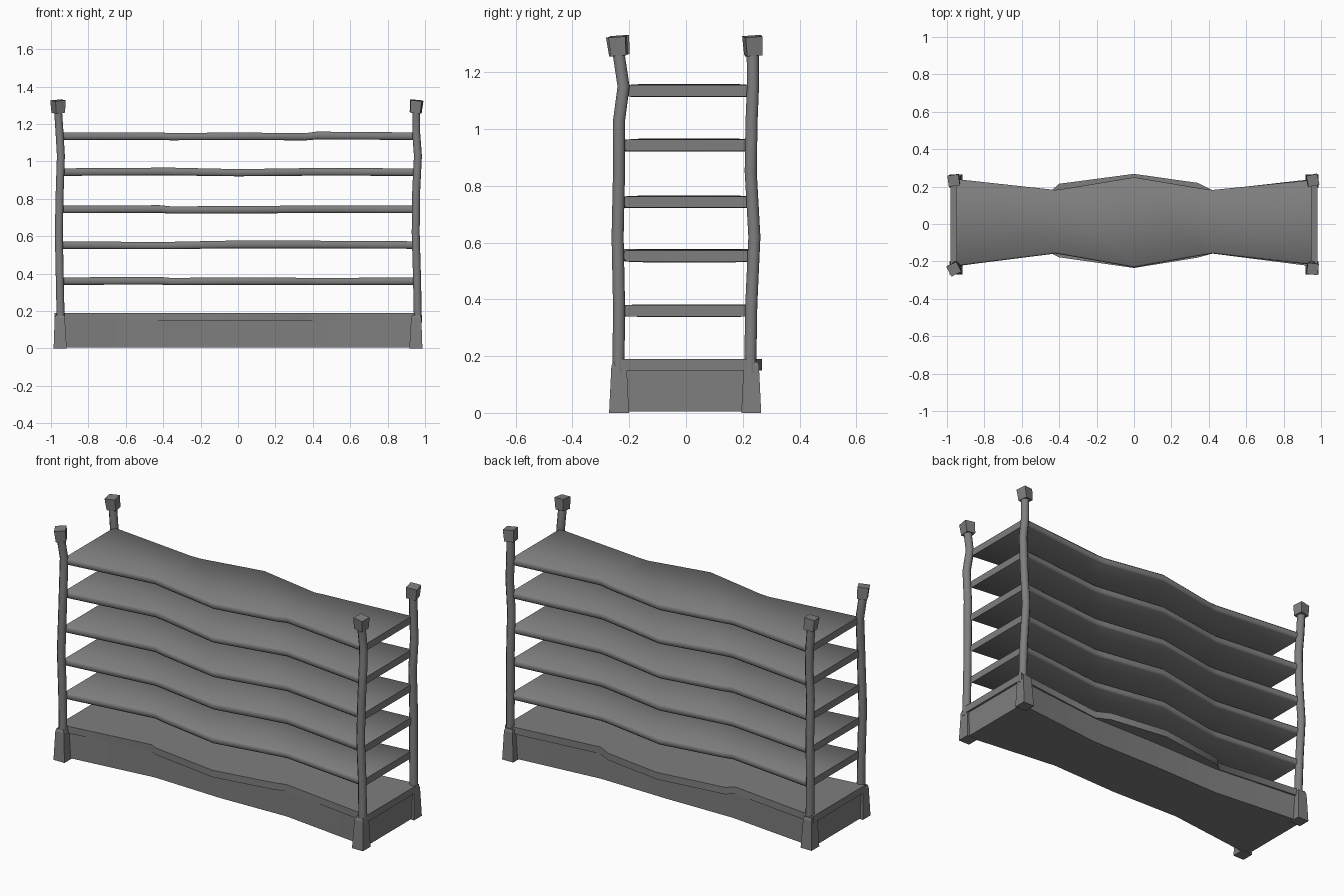
import bpy, bmesh, math, random
from mathutils import Vector, Matrix

if "Cube" in bpy.data.objects:
    bpy.data.objects.remove(bpy.data.objects["Cube"])

random.seed(4)

# Dark grey finish shared by every part
dark = bpy.data.materials.new("dark_grey")
dark.diffuse_color = (0.21, 0.21, 0.21, 1)
dark.use_nodes = True
dark.node_tree.nodes["Principled BSDF"].inputs["Base Color"].default_value = dark.diffuse_color


def loft(name, rings):
    """Skin a list of equal-length closed rings and cap both ends."""
    bm = bmesh.new()
    vs = [[bm.verts.new(p) for p in r] for r in rings]
    n = len(rings[0])
    for a, b in zip(vs, vs[1:]):
        for i in range(n):
            j = (i + 1) % n
            bm.faces.new((a[i], a[j], b[j], b[i]))
    bm.faces.new(vs[0])
    bm.faces.new(vs[-1])
    bmesh.ops.recalc_face_normals(bm, faces=bm.faces)
    me = bpy.data.meshes.new(name)
    bm.to_mesh(me)
    bm.free()
    me.materials.append(dark)
    ob = bpy.data.objects.new(name, me)
    bpy.context.collection.objects.link(ob)
    return ob


def smooth(ob, degrees):
    """Smooth shading that keeps edges above the angle sharp."""
    bpy.ops.object.select_all(action='DESELECT')
    ob.select_set(True)
    bpy.context.view_layer.objects.active = ob
    bpy.ops.object.shade_smooth_by_angle(angle=math.radians(degrees))


def plank(name, stations, z0, z1, rounded=0.0, wobble=0.0):
    """Board with a wavy plan; stations are (x, front y, back y)."""
    rings = []
    c = rounded
    for k, (x, f, b) in enumerate(stations):
        d = random.uniform(-wobble, wobble) if 0 < k < len(stations) - 1 else 0
        lo, hi = z0 + d * 0.6, z1 + d
        if c:
            ring = [(f + c, lo), (b - c, lo), (b, lo + c), (b, hi - c),
                    (b - c, hi), (f + c, hi), (f, hi - c), (f, lo + c)]
        else:
            ring = [(f, lo), (b, lo), (b, hi), (f, hi)]
        rings.append([(x, y, z) for y, z in ring])
    ob = loft(name, rings)
    smooth(ob, 50)
    return ob


# Plinth with a pinched waist
plank("plinth", [(-0.97, -0.22, 0.23), (-0.42, -0.155, 0.174),
                 (0, -0.168, 0.18), (0.42, -0.155, 0.174),
                 (0.97, -0.22, 0.23)], 0.005, 0.152)

# Plinth top board, bulging in the middle
plank("plinth_top", [(-0.982, -0.23, 0.243), (-0.44, -0.158, 0.18),
                     (-0.40, -0.178, 0.215), (0, -0.235, 0.268),
                     (0.34, -0.18, 0.22), (0.42, -0.158, 0.18),
                     (0.982, -0.23, 0.243)], 0.15, 0.19)

# Five shelves
for i, z in enumerate((0.36, 0.553, 0.743, 0.943, 1.135)):
    plank(f"shelf_{i + 1}",
          [(-0.95, -0.225, 0.24), (-0.42, -0.158, 0.182),
           (-0.36, -0.168, 0.19), (0, -0.232, 0.25),
           (0.36, -0.168, 0.19), (0.42, -0.158, 0.182),
           (0.95, -0.218, 0.235)],
          z - 0.02, z + 0.02, 0.009, 0.005)


def square(cx, cy, z, h):
    return [(cx + sx * h, cy + sy * h, z)
            for sx, sy in ((-1, -1), (1, -1), (1, 1), (-1, 1))]


# Crooked posts: centre lines in x for each side, in y for front and back
heights = (0.14, 0.38, 0.62, 0.85, 1.03, 1.15, 1.27)
post_x = {"left": (-0.948, -0.953, -0.958, -0.953, -0.947, -0.954, -0.962),
          "right": (0.962, 0.957, 0.95, 0.953, 0.962, 0.953, 0.953)}
post_y = {"front": (-0.238, -0.236, -0.241, -0.236, -0.236, -0.22, -0.238),
          "back": (0.226, 0.23, 0.241, 0.228, 0.231, 0.236, 0.235)}
cap_turn = {"leftfront": 28, "leftback": 8, "rightfront": -6, "rightback": 12}

for side, xs in post_x.items():
    for face, ys in post_y.items():
        tag = f"{face}_{side}"
        sx = -1 if side == "left" else 1
        rings = []
        for x, y, z in zip(xs, ys, heights):
            rings.append([(x + 0.023 * math.cos(a), y + 0.023 * math.sin(a), z)
                          for a in (math.tau * (k + 0.5) / 8 for k in range(8))])
        smooth(loft(f"post_{tag}", rings), 50)

        # Tapered foot
        fy = -0.236 if face == "front" else 0.23
        loft(f"foot_{tag}", [square(sx * 0.951, fy, 0, 0.035),
                             square(sx * 0.953, fy, 0.165, 0.027),
                             square(sx * 0.953, fy, 0.18, 0.022)])

        # Tilted block cap
        cap = loft(f"cap_{tag}", [square(0, 0, -0.034, 0.027),
                                  square(0, 0, 0.033, 0.03)])
        turn = math.radians(cap_turn[side + face])
        cap.data.transform(Matrix.Translation(Vector((xs[-1], ys[-1], 1.294)))
                           @ Matrix.Rotation(turn, 4, 'Z')
                           @ Matrix.Rotation(math.radians(5 * sx), 4, 'Y')
                           @ Matrix.Rotation(math.radians(4), 4, 'X'))
